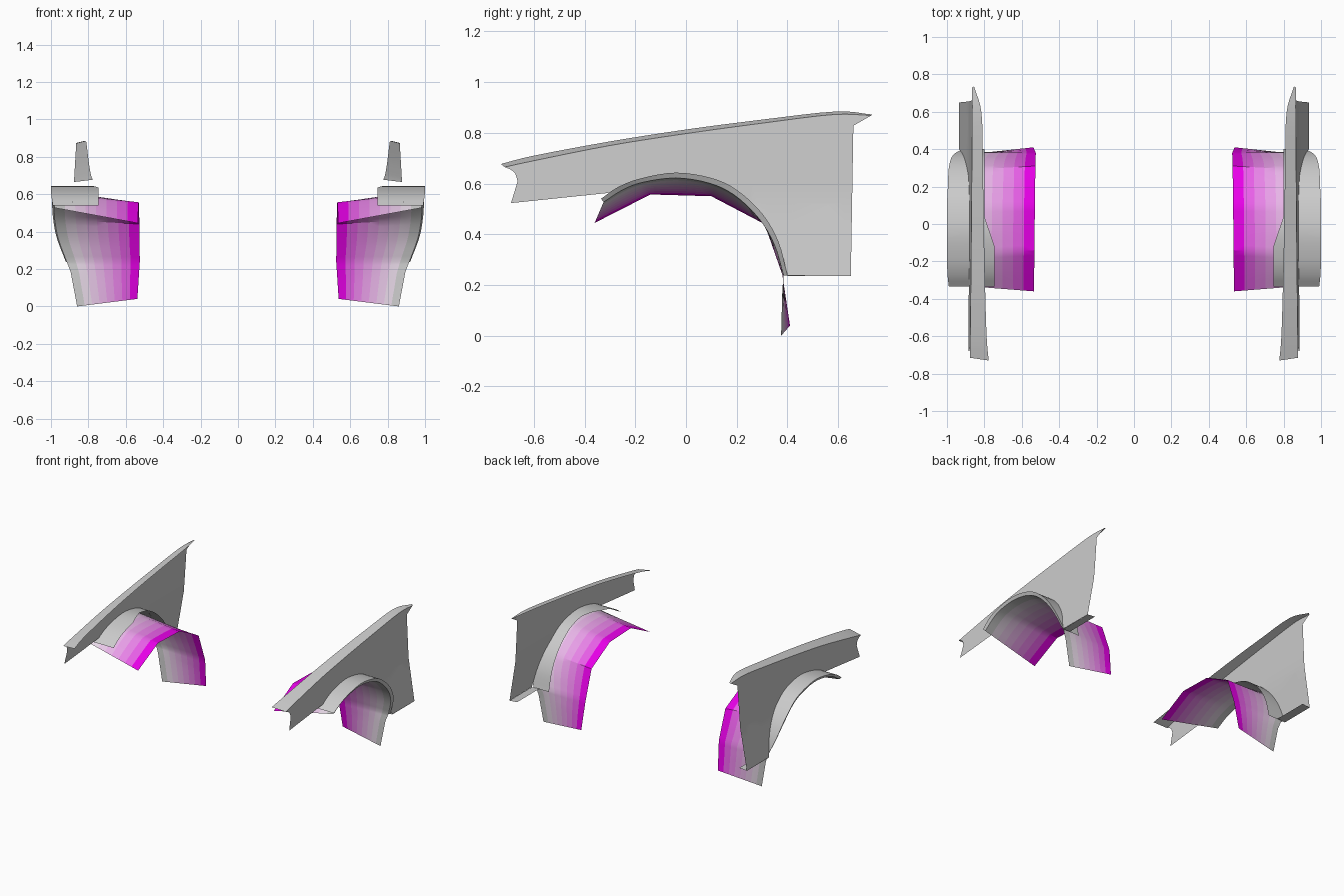
import bpy, bmesh, math
from mathutils import Vector

if "Cube" in bpy.data.objects:
    bpy.data.objects.remove(bpy.data.objects["Cube"])


def spline(pts, n):
    """Catmull-Rom resample, n steps per span."""
    p = [Vector(q) for q in pts]
    p = [2 * p[0] - p[1]] + p + [2 * p[-1] - p[-2]]
    out = []
    for i in range(1, len(p) - 2):
        a, b, c, d = p[i - 1:i + 3]
        for k in range(n):
            t = k / n
            out.append(0.5 * (2 * b + (c - a) * t + (2 * a - 5 * b + 4 * c - d) * t * t
                              + (3 * b - a - 3 * c + d) * t ** 3))
    return out + [p[-2]]


def polyline(pts, n):
    p = [Vector(q) for q in pts]
    out = [a.lerp(b, k / n) for a, b in zip(p, p[1:]) for k in range(n)]
    return out + [p[-1]]


def strip(bm, a, b, mat=0):
    va = [bm.verts.new(p) for p in a]
    vb = [bm.verts.new(p) for p in b]
    for i in range(len(a) - 1):
        bm.faces.new((va[i], va[i + 1], vb[i + 1], vb[i])).material_index = mat


def finish(bm, name, mats=(), angle=30):
    bmesh.ops.remove_doubles(bm, verts=bm.verts, dist=0.0005)
    bmesh.ops.recalc_face_normals(bm, faces=bm.faces)
    me = bpy.data.meshes.new(name)
    bm.to_mesh(me)
    bm.free()
    ob = bpy.data.objects.new(name, me)
    bpy.context.collection.objects.link(ob)
    for m in mats:
        me.materials.append(m)
    bpy.ops.object.select_all(action='DESELECT')
    ob.select_set(True)
    bpy.context.view_layer.objects.active = ob
    bpy.ops.object.shade_smooth_by_angle(angle=math.radians(angle))
    ob.modifiers.new("Mirror", 'MIRROR')
    return ob


def side_x(z):
    """Outward bulge of the fender skin by height."""
    if z > 0.53:
        return 0.885 - 0.02 * (z - 0.53) / 0.34
    return 0.885 + 0.05 * (0.53 - z) / 0.295


# Wheel arch paths (x, y, z): outer edge of flare, and its lower lip
arch = spline([(0.99, -0.335, 0.54), (0.997, -0.27, 0.585), (1.0, -0.18, 0.62),
               (1.0, -0.04, 0.643), (1.0, 0.10, 0.622), (0.995, 0.20, 0.575),
               (0.99, 0.30, 0.482), (0.97, 0.365, 0.37), (0.92, 0.40, 0.237)], 4)
lip = spline([(0.98, -0.325, 0.527), (0.985, -0.25, 0.575), (0.99, -0.17, 0.605),
              (0.99, -0.04, 0.622), (0.99, 0.09, 0.602), (0.985, 0.19, 0.555),
              (0.98, 0.285, 0.465), (0.96, 0.348, 0.36), (0.915, 0.385, 0.237)], 4)

# Fender skin: outline in y, z, cut into a grid and bulged
crease = spline([(-0.715, 0.665), (-0.6, 0.69), (-0.3, 0.75), (0, 0.797),
                 (0.3, 0.838), (0.58, 0.872), (0.73, 0.868)], 4)
rear = [(0.66, 0.828), (0.62, 0.797), (0.605, 0.74), (0.63, 0.45), (0.65, 0.235)]
front = [(-0.69, 0.523), (-0.667, 0.55), (-0.661, 0.60), (-0.673, 0.64), (-0.69, 0.655)]
outline = [tuple(p) for p in crease] + rear + [(p.y, p.z) for p in reversed(arch[2:])] + front
bm = bmesh.new()
face = bm.faces.new([bm.verts.new((0, y, z)) for y, z in outline])
bmesh.ops.triangulate(bm, faces=[face])
for axis, lo, hi, n in (((0, 0, 1), 0.24, 0.88, 9), ((0, 1, 0), -0.7, 0.7, 10)):
    for i in range(1, n):
        co = Vector(axis) * (lo + (hi - lo) * i / n)
        bmesh.ops.bisect_plane(bm, geom=bm.verts[:] + bm.edges[:] + bm.faces[:],
                               plane_co=co, plane_no=axis)
for v in bm.verts:
    v.co.x = side_x(v.co.z)
# Folded top edge and bottom flange
top = spline([(0.777, -0.73, 0.677), (0.788, -0.6, 0.71), (0.797, -0.3, 0.766),
              (0.803, 0, 0.813), (0.808, 0.3, 0.852), (0.815, 0.59, 0.884),
              (0.855, 0.735, 0.872)], 4)
strip(bm, [(side_x(p.y), p.x, p.y) for p in crease], top)
strip(bm, [(0.935, 0.40, 0.235), (0.935, 0.65, 0.235)],
      [(0.875, 0.40, 0.24), (0.875, 0.65, 0.24)])
finish(bm, "fender_panel")

# Arch flare: wide top band with a narrow lip
bm = bmesh.new()
inner = []
for p in arch:
    t = min(max((p.y + 0.12) / 0.16, 0), 1)
    inner.append((0.745 + 0.055 * t, p.y, p.z))
strip(bm, inner, arch)
strip(bm, arch, lip)
finish(bm, "arch_flare", angle=40)

# Wheel liner: ruled between a faceted inner edge and the arch, purple fading to grey
N = 8
mats = []
for i in range(N):
    m = bpy.data.materials.new("liner_purple_%d" % i)
    m.diffuse_color = (0.8, 0.8 * i / (N - 1), 0.8, 1)
    m.use_nodes = True
    m.node_tree.nodes["Principled BSDF"].inputs["Base Color"].default_value = m.diffuse_color
    mats.append(m)
outer_edge = lip + polyline([(0.915, 0.385, 0.237), (0.895, 0.38, 0.185),
                             (0.86, 0.375, 0.0)], 4)[1:]
inner_edge = (polyline([(0.535, -0.36, 0.445), (0.532, -0.14, 0.557), (0.53, 0.10, 0.55)], 8)
              + polyline([(0.53, 0.10, 0.55), (0.527, 0.31, 0.44)], 8)[1:]
              + polyline([(0.527, 0.31, 0.44), (0.525, 0.38, 0.24)], 8)[1:]
              + polyline([(0.525, 0.38, 0.24), (0.538, 0.41, 0.04)], 8)[1:])
bm = bmesh.new()
for i in range(N):
    rows = [[a.lerp(b, k / N) for a, b in zip(inner_edge, outer_edge)] for k in (i, i + 1)]
    strip(bm, rows[0], rows[1], i)
finish(bm, "wheel_liner", mats, angle=25)
